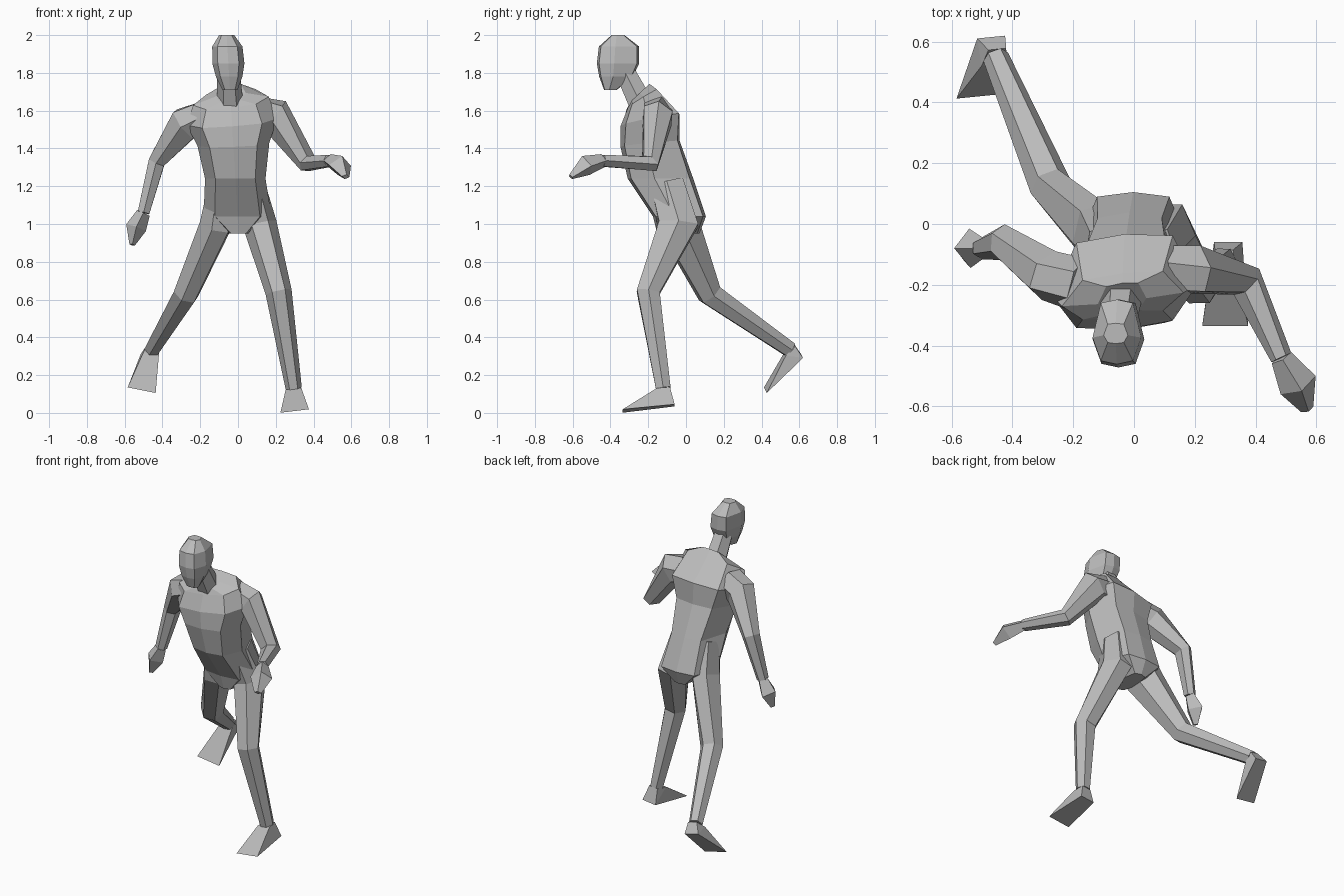
import bpy, bmesh
from math import sin, cos, tau
from mathutils import Vector

if "Cube" in bpy.data.objects:
    bpy.data.objects.remove(bpy.data.objects["Cube"])

grey = bpy.data.materials.new("plain_grey")
grey.use_nodes = True
tone = (.5, .5, .5, 1)
grey.diffuse_color = tone
grey.node_tree.nodes["Principled BSDF"].inputs["Base Color"].default_value = tone


def finish(name, bm):
    """Turn a bmesh into a named grey object."""
    bmesh.ops.recalc_face_normals(bm, faces=bm.faces)
    mesh = bpy.data.meshes.new(name)
    bm.to_mesh(mesh)
    bm.free()
    mesh.materials.append(grey)
    obj = bpy.data.objects.new(name, mesh)
    bpy.context.collection.objects.link(obj)


def loft(name, rings):
    """Skin a list of point rings and cap both ends."""
    bm = bmesh.new()
    loops = [[bm.verts.new(point) for point in ring] for ring in rings]
    for low, high in zip(loops, loops[1:]):
        for i in range(len(low)):
            j = (i + 1) % len(low)
            bm.faces.new((low[i], low[j], high[j], high[i]))
    bm.faces.new(loops[0])
    bm.faces.new(loops[-1])
    finish(name, bm)


def limb(name, joints, radii, side, sides=6):
    """Skin rings set square to a path; radii are half width and half depth."""
    centres = [Vector(joint) for joint in joints]
    last = len(centres) - 1
    rings = []
    for i, (centre, (width, depth)) in enumerate(zip(centres, radii)):
        ahead = centres[min(i + 1, last)] - centre
        behind = centre - centres[max(i - 1, 0)]
        along = (ahead.normalized() + behind.normalized()).normalized()
        across = Vector(side)
        across = (across - along * across.dot(along)).normalized()
        deep = along.cross(across)
        ring = []
        for k in range(sides):
            angle = tau * k / sides
            ring.append(centre + across * width * cos(angle) + deep * depth * sin(angle))
        rings.append(ring)
    loft(name, rings)


def body(name, sections, twist_rate):
    """Skin front y, back y, z and half width; the body leans and twists with height."""
    flat, ridge = .66, .06
    outline = ((0, -ridge), (flat, 0), (1, .4), (flat, 1), (0, 1 + ridge),
               (-flat, 1), (-1, .4), (-flat, 0))
    rings = []
    for front, back, z, half in sections:
        lean = (1 - z) * .06
        twist = max(0, z - 1.3) * twist_rate
        ring = []
        for u, v in outline:
            x = half * u
            y = front + (back - front) * v
            ring.append(Vector((lean + x, y + twist * x, z + twist * (x + v * .7))))
        rings.append(ring)
    loft(name, rings)


def foot(name, ankle, heel, toe, side):
    """Wedge wrapped round the ankle, the heel edge and the toe edge."""
    ankle, heel, toe = Vector(ankle), Vector(heel), Vector(toe)
    across = Vector(side).normalized()
    stride = (toe - heel).normalized() * .035
    edges = ((ankle + stride, .042), (ankle - stride, .03), (heel, .047), (toe, .076))
    bm = bmesh.new()
    for middle, half in edges:
        for sign in (-1, 1):
            bm.verts.new(middle + across * half * sign)
    bmesh.ops.convex_hull(bm, input=bm.verts)
    finish(name, bm)


# Trunk from crotch to neck base
body("torso", [
    (-.14, .06, .95, .06),
    (-.16, .09, 1.04, .18),
    (-.29, .02, 1.24, .16),
    (-.33, -.05, 1.41, .19),
    (-.33, -.05, 1.52, .24),
    (-.3, -.17, 1.62, .2),
    (-.29, -.2, 1.65, .08)], .35)

# Neck and head
limb("neck", [(-.04, -.23, 1.62), (-.05, -.32, 1.8)],
     [(.07, .075), (.06, .06)], (1, 0, 0))
body("head", [
    (-.43, -.37, 1.71, .04),
    (-.45, -.29, 1.78, .07),
    (-.46, -.26, 1.85, .085),
    (-.45, -.26, 1.94, .08),
    (-.39, -.33, 2, .04)], 0)

# Arms with mitten hands
arm_radii = [(.09, .09), (.085, .1), (.06, .05), (.036, .036)]
hand_radii = [(.037, .036), (.065, .055), (.022, .015)]
right_wrist = (-.5, -.08, 1.06)
left_wrist = (.485, -.44, 1.335)
limb("right_arm", [(-.18, -.2, 1.57), (-.28, -.17, 1.53), (-.43, -.06, 1.33), right_wrist],
     arm_radii, (0, 1, 0))
limb("right_hand", [right_wrist, (-.54, -.08, .98), (-.56, -.1, .89)],
     hand_radii, (0, 1, 0), 4)
limb("left_arm", [(.1, -.16, 1.59), (.2, -.15, 1.57), (.37, -.19, 1.32), left_wrist],
     arm_radii, (.6, .8, 0))
limb("left_hand", [left_wrist, (.54, -.53, 1.31), (.57, -.61, 1.25)],
     hand_radii, (.8, .5, 0), 4)

# Legs and wedge feet
leg_radii = [(.06, .1), (.09, .12), (.07, .07), (.043, .045)]
left_ankle = (.295, -.12, .13)
right_ankle = (-.455, .55, .335)
right_side = (1, .1, -.2)
limb("left_leg", [(.08, -.1, 1.22), (.115, -.04, 1), (.215, -.2, .64), left_ankle],
     leg_radii, (1, 0, 0))
limb("right_leg", [(-.1, -.1, 1.2), (-.115, -.04, 1), (-.275, .125, .63), right_ankle],
     leg_radii, (1, .2, 0))
foot("left_foot", left_ankle, (.31, -.06, .04), (.3, -.335, .01), (1, 0, .12))
foot("right_foot", right_ankle, (-.47, .615, .3), (-.51, .42, .12), right_side)
